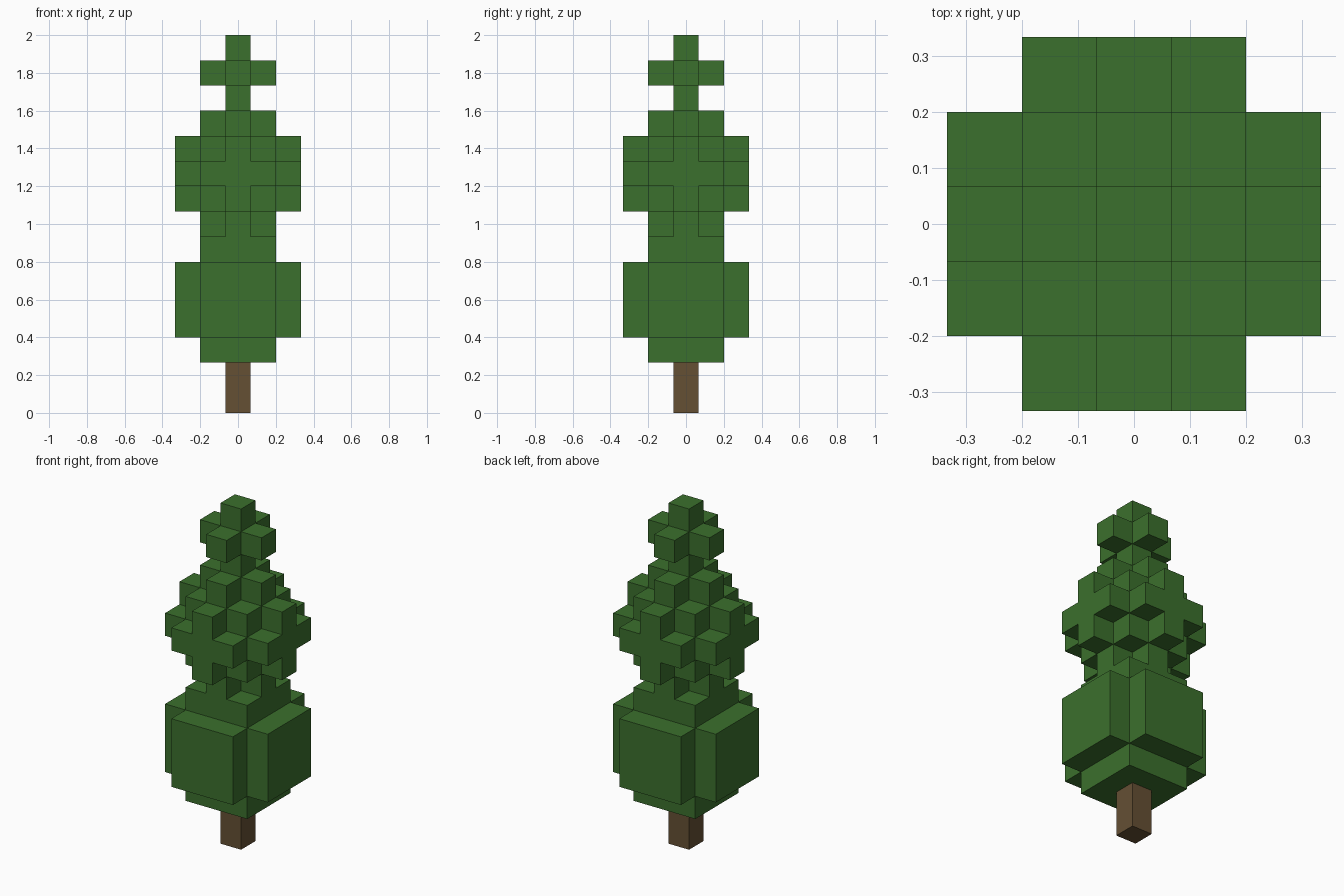
import bpy
import bmesh
import math
from mathutils import Vector

cube = bpy.data.objects.get("Cube")
if cube:
    bpy.data.objects.remove(cube, do_unlink=True)

U = 2 / 15  # edge length of one block
AXES = [Vector(a) for a in ((1, 0, 0), (0, 1, 0), (0, 0, 1))]


def make_material(name, color):
    mat = bpy.data.materials.new(name)
    mat.use_nodes = True
    mat.diffuse_color = (*color, 1)
    bsdf = mat.node_tree.nodes["Principled BSDF"]
    bsdf.inputs["Base Color"].default_value = (*color, 1)
    bsdf.inputs["Roughness"].default_value = 0.9
    return mat


def layer_cells(level, reach):
    """Blocks of one layer whose squared distance from the axis is within reach."""
    return {(i, j, level) for i in range(-2, 3) for j in range(-2, 3)
            if i * i + j * j <= reach}


def build_blocks(name, cells, solid, mat):
    """Outer skin of a block group, leaving out faces that touch other blocks."""
    bm = bmesh.new()
    for cell in sorted(cells):
        centre = Vector(cell) + Vector((0, 0, 0.5))
        for n in range(3):
            for sign in (1, -1):
                normal = AXES[n] * sign
                if tuple(round(c) for c in Vector(cell) + normal) in solid:
                    continue
                u, v = AXES[(n + 1) % 3] / 2, AXES[(n + 2) % 3] / 2 * sign
                middle = centre + normal / 2
                corners = (middle - u - v, middle + u - v, middle + u + v, middle - u + v)
                bm.faces.new([bm.verts.new(c * U) for c in corners])
    bmesh.ops.remove_doubles(bm, verts=bm.verts, dist=U / 100)
    # Merge neighbouring squares into large flat faces
    bmesh.ops.dissolve_limit(bm, angle_limit=math.radians(1),
                             verts=bm.verts, edges=bm.edges)
    mesh = bpy.data.meshes.new(name)
    bm.to_mesh(mesh)
    bm.free()
    mesh.materials.append(mat)
    obj = bpy.data.objects.new(name, mesh)
    bpy.context.collection.objects.link(obj)


bark = make_material("brown bark", (0.130, 0.080, 0.034))
leaf = make_material("green leaves", (0.044, 0.162, 0.026))

# Each part: name, lowest layer, squared reach of each layer, material
# (0 = post, 1 = cross, 2 = square, 4 = star, 5 = wide cross)
parts = [
    ("trunk", 0, (0, 0), bark),
    ("lower_foliage", 2, (2, 5, 5, 5, 2), leaf),
    ("middle_foliage", 7, (1, 4, 5, 4, 1), leaf),
    ("top_foliage", 12, (0, 1, 0), leaf),
]

groups = []
for name, base, reaches, mat in parts:
    cells = set()
    for step, reach in enumerate(reaches):
        cells |= layer_cells(base + step, reach)
    groups.append((name, cells, mat))

solid = set().union(*(cells for _, cells, _ in groups))
for name, cells, mat in groups:
    build_blocks(name, cells, solid, mat)
